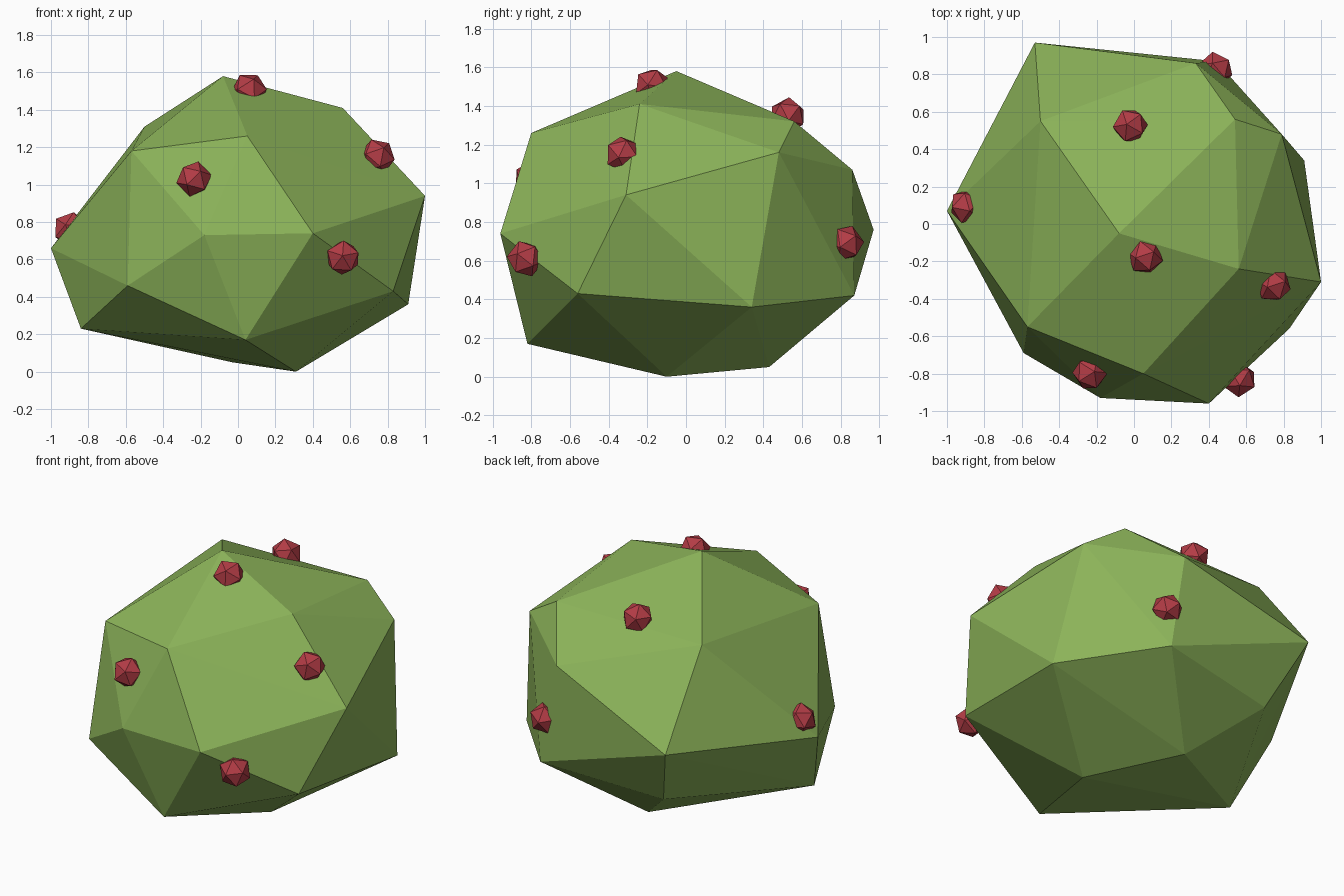
import bpy, bmesh
from mathutils import Vector

if "Cube" in bpy.data.objects:
    bpy.data.objects.remove(bpy.data.objects["Cube"])


def material(name, colour):
    mat = bpy.data.materials.new(name)
    mat.diffuse_color = colour
    mat.use_nodes = True
    mat.node_tree.nodes["Principled BSDF"].inputs["Base Color"].default_value = mat.diffuse_color
    return mat


def add_object(name, bm, mat):
    mesh = bpy.data.meshes.new(name)
    bmesh.ops.recalc_face_normals(bm, faces=bm.faces[:])
    bm.to_mesh(mesh)
    bm.free()
    mesh.materials.append(mat)
    obj = bpy.data.objects.new(name, mesh)
    bpy.context.collection.objects.link(obj)
    return obj


leaf = material("leaf_green", (0.26, 0.45, 0.10, 1))
red = material("berry_red", (0.45, 0.045, 0.06, 1))

# Bush body: faceted hull, corners listed from crown to base
corners = [
    (-.08, -.05, 1.58), (.56, -.24, 1.41), (.05, -.80, 1.26),
    (-.57, -.55, 1.18), (-.50, .55, 1.31), (.54, .56, 1.32),
    (.79, .48, 1.16), (.33, .86, 1.07), (1.0, -.31, .94),
    (-.53, .97, .76), (.40, -.96, .74), (-.18, -.93, .73),
    (-1.0, .07, .66), (-.59, -.69, .46), (.83, -.56, .43),
    (.44, .87, .42), (.91, .34, .36), (-.37, .76, .35),
    (-.84, -.12, .23), (.04, -.82, .17), (-.03, .43, .05), (.31, -.10, 0),
]
bm = bmesh.new()
for c in corners:
    bm.verts.new(c)
bmesh.ops.convex_hull(bm, input=bm.verts[:])
add_object("bush", bm, leaf)

# Berries: small icosahedra half sunk in the bush, one facet turned outward
berries = [
    (-.235, -.795, 1.03), (.56, -.83, .61), (.745, -.325, 1.15),
    (.06, -.175, 1.503), (-.895, .095, .76), (-.02, .525, 1.35),
    (.435, .825, .69),
]
centre = Vector((0, 0, .75))
for i, pos in enumerate(berries, 1):
    bm = bmesh.new()
    bmesh.ops.create_icosphere(bm, subdivisions=1, radius=.097)
    bm.normal_update()
    bm.faces.ensure_lookup_table()
    outward = Vector(pos) - centre
    turn = bm.faces[0].normal.rotation_difference(outward.normalized())
    bmesh.ops.rotate(bm, verts=bm.verts[:], cent=(0, 0, 0), matrix=turn.to_matrix())
    berry = add_object(f"berry_{i}", bm, red)
    berry.location = pos
